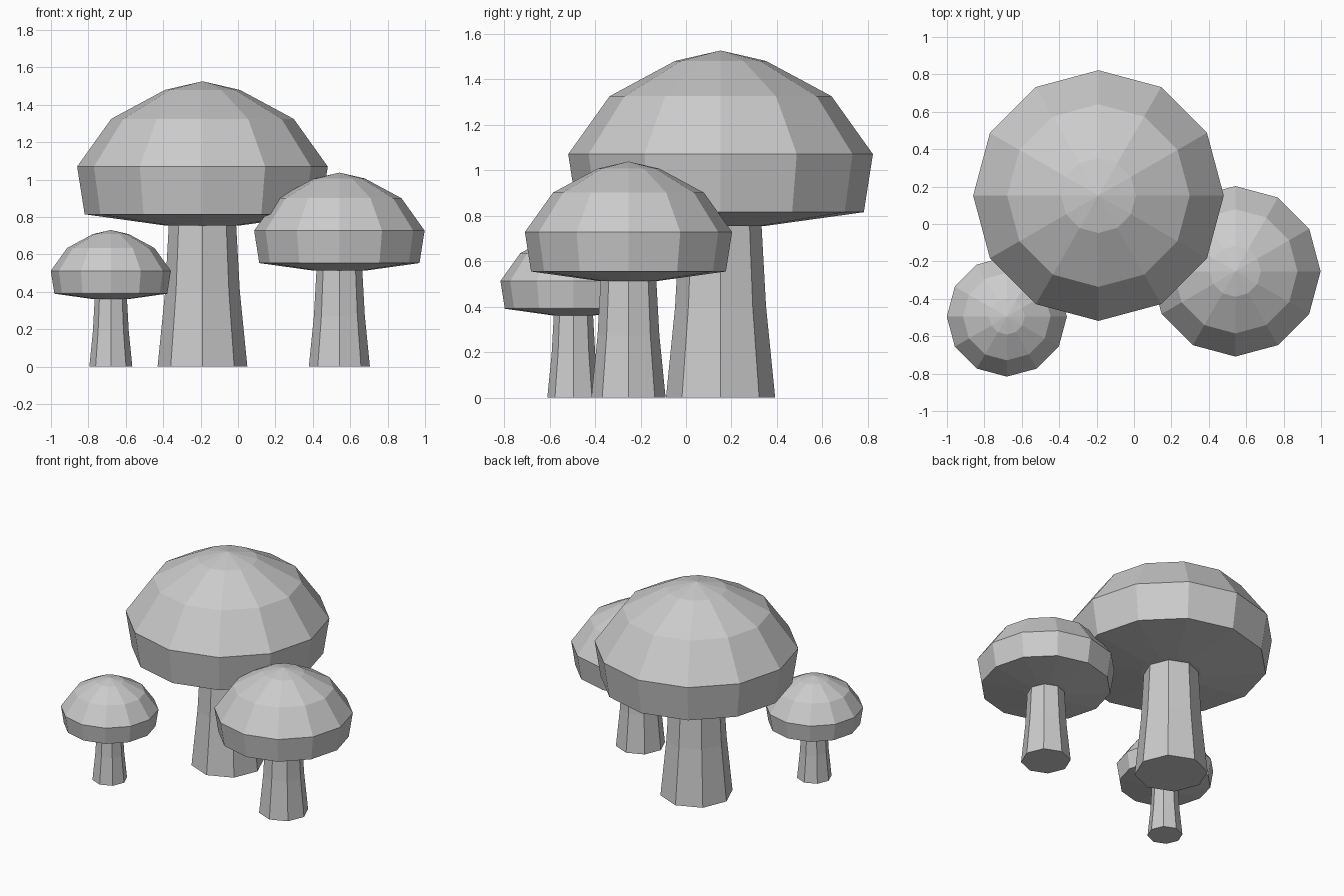
import bpy
import bmesh
from math import cos, sin, tau

cube = bpy.data.objects.get("Cube")
if cube:
    bpy.data.objects.remove(cube, do_unlink=True)

# One plain grey for everything
grey = bpy.data.materials.new("plain_grey")
grey.use_nodes = True
colour = (0.6, 0.6, 0.6, 1)
grey.diffuse_color = colour
grey.node_tree.nodes["Principled BSDF"].inputs["Base Color"].default_value = colour


def lathe(name, profile, sides, location, scale):
    """Turn a (radius, height) profile into a closed, flat-shaded solid."""
    bm = bmesh.new()
    rings = []
    for r, z in profile:
        count = sides if r > 0 else 1
        rings.append([bm.verts.new((r * cos(tau * i / sides), r * sin(tau * i / sides), z))
                      for i in range(count)])
    for low, high in zip(rings, rings[1:]):
        for i in range(sides):
            j = (i + 1) % sides
            if len(high) == 1:
                bm.faces.new((low[i], low[j], high[0]))
            else:
                bm.faces.new((low[i], low[j], high[j], high[i]))
    bm.faces.new(rings[0][::-1])
    if len(rings[-1]) > 1:
        bm.faces.new(rings[-1])
    mesh = bpy.data.meshes.new(name)
    bm.to_mesh(mesh)
    bm.free()
    mesh.materials.append(grey)
    obj = bpy.data.objects.new(name, mesh)
    obj.location = (*location, 0)
    obj.scale = (scale, scale, scale)
    bpy.context.collection.objects.link(obj)


# Flared stem and domed cap with a shallow underside
STEM = [(0.24, 0), (0.2, 0.4), (0.18, 0.76)]
CAP = [(0.2, 0.755), (0.63, 0.815), (0.67, 1.07), (0.488, 1.325), (0.2, 1.48), (0, 1.526)]

# Three mushrooms sharing one shape at different sizes
for size, location, scale in (("large", (-0.19, 0.152), 1),
                              ("medium", (0.542, -0.253), 0.68),
                              ("small", (-0.68, -0.495), 0.479)):
    lathe(size + "_stem", STEM, 8, location, scale)
    lathe(size + "_cap", CAP, 12, location, scale)
